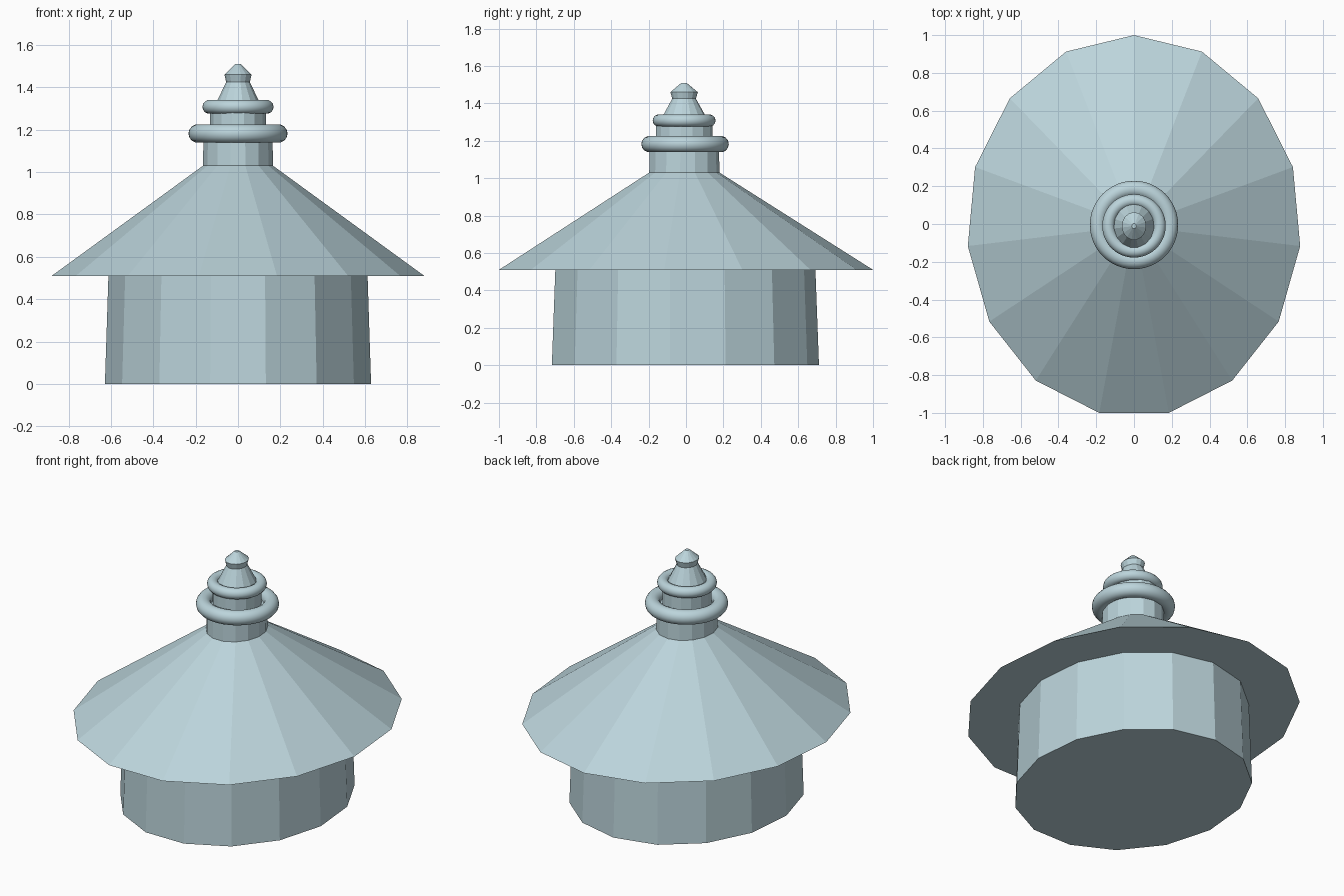
import bpy, bmesh, math

if "Cube" in bpy.data.objects:
    bpy.data.objects.remove(bpy.data.objects["Cube"])

SIDES = 15
CY = -0.011      # centre that balances the odd-sided outline
SQUASH = 0.875   # oval plan: x radius / y radius

mat = bpy.data.materials.new("pale blue")
mat.diffuse_color = (0.50, 0.66, 0.71, 1)
mat.use_nodes = True
mat.node_tree.nodes["Principled BSDF"].inputs["Base Color"].default_value = mat.diffuse_color


def lathe(name, profile):
    """Capped, flat-faced oval solid from (y radius, z) pairs, bottom to top."""
    bm = bmesh.new()
    rings = []
    for r, z in profile:
        rings.append([bm.verts.new((r * SQUASH * math.sin(a), CY + r * math.cos(a), z))
                      for a in (2 * math.pi * k / SIDES for k in range(SIDES))])
    for lo, hi in zip(rings, rings[1:]):
        for k in range(SIDES):
            n = (k + 1) % SIDES
            bm.faces.new((lo[k], lo[n], hi[n], hi[k]))
    bm.faces.new(rings[0])
    bm.faces.new(rings[-1])
    bmesh.ops.recalc_face_normals(bm, faces=bm.faces)
    me = bpy.data.meshes.new(name)
    bm.to_mesh(me)
    bm.free()
    me.materials.append(mat)
    ob = bpy.data.objects.new(name, me)
    bpy.context.collection.objects.link(ob)
    return ob


def ring(name, outer, tube, y, z):
    """Smooth round moulding."""
    bpy.ops.mesh.primitive_torus_add(major_radius=outer - tube, minor_radius=tube,
                                     major_segments=48, minor_segments=14,
                                     location=(0, y, z))
    ob = bpy.context.object
    ob.name = name
    ob.data.materials.append(mat)
    bpy.ops.object.shade_smooth_by_angle(angle=math.radians(40))


# Main volumes
lathe("base_drum", [(0.722, 0), (0.703, 0.51)])
lathe("roof", [(1.011, 0.51), (0.19, 1.03)])

# Stepped neck and pointed finial
lathe("neck", [(0.19, 1.025), (0.187, 1.18), (0.152, 1.18), (0.152, 1.31)])
lathe("finial", [(0.131, 1.305), (0.064, 1.425), (0.074, 1.46), (0.014, 1.51)])

# Round mouldings
ring("lower_ring", 0.234, 0.044, -0.005, 1.182)
ring("upper_ring", 0.168, 0.033, -0.010, 1.308)
